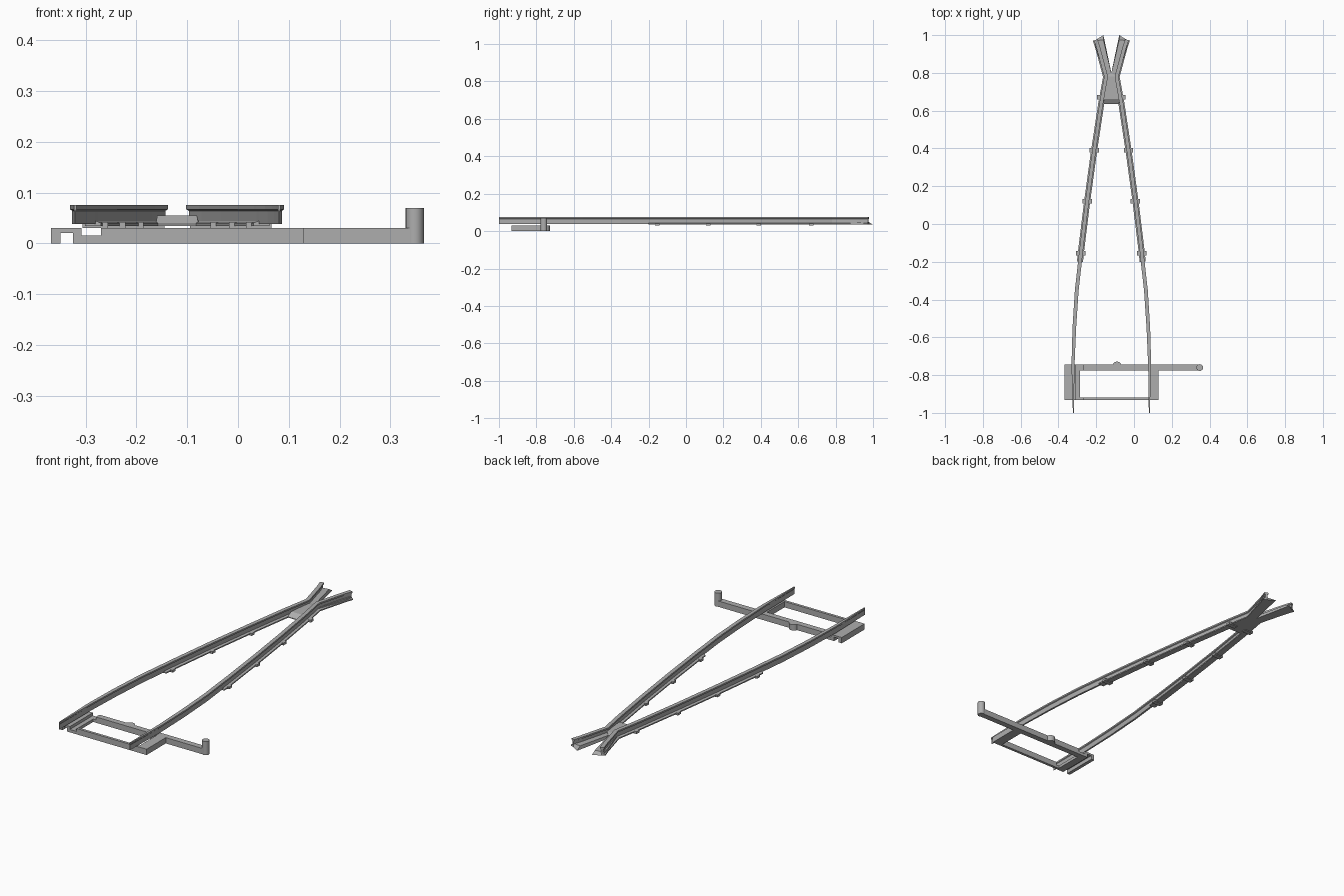
import bpy, bmesh
from mathutils import Vector

if "Cube" in bpy.data.objects:
    bpy.data.objects.remove(bpy.data.objects["Cube"], do_unlink=True)

steel = bpy.data.materials.new("grey steel")
steel.use_nodes = True
GREY = (0.42, 0.42, 0.42, 1)
steel.diffuse_color = GREY
steel.node_tree.nodes["Principled BSDF"].inputs["Base Color"].default_value = GREY

AXIS = -0.12  # centre line between the two rails


def finish(name, bm):
    bmesh.ops.recalc_face_normals(bm, faces=bm.faces)
    mesh = bpy.data.meshes.new(name)
    bm.to_mesh(mesh)
    bm.free()
    mesh.materials.append(steel)
    obj = bpy.data.objects.new(name, mesh)
    bpy.context.collection.objects.link(obj)
    return obj


def skin(name, rings):
    """Closed solid through a list of equal-length rings of points."""
    bm = bmesh.new()
    loops = [[bm.verts.new(p) for p in r] for r in rings]
    n = len(loops[0])
    for a, b in zip(loops, loops[1:]):
        for i in range(n):
            j = (i + 1) % n
            bm.faces.new((a[i], a[j], b[j], b[i]))
    bm.faces.new(loops[0])
    bm.faces.new(loops[-1])
    return finish(name, bm)


def prism(name, outline, z0, z1):
    return skin(name, [[(x, y, z) for x, y in outline] for z in (z0, z1)])


def box(name, x0, x1, y0, y1, z0, z1):
    return prism(name, [(x0, y0), (x1, y0), (x1, y1), (x0, y1)], z0, z1)


def cylinder(name, x, y, r, z0, z1):
    bm = bmesh.new()
    bmesh.ops.create_cone(bm, cap_ends=True, segments=16, radius1=r, radius2=r, depth=z1 - z0)
    bmesh.ops.translate(bm, verts=bm.verts, vec=(x, y, (z0 + z1) / 2))
    obj = finish(name, bm)
    obj.data.polygons.foreach_set("use_smooth", [abs(p.normal.z) < 0.5 for p in obj.data.polygons])
    return obj


# Rail path: (distance from axis, y, width factor)
path = [(.201, -1, .25), (.203, -.75, .8), (.196, -.55, .95), (.183, -.35, 1),
        (.166, -.2, 1), (.161, -.15, 1), (.128, .12, 1), (.091, .39, 1),
        (.053, .64, 1), (.028, .78, 1), (.068, .93, 1), (.083, .975, 1)]
rail_section = [(-.005, .038), (.005, .038), (.005, .064), (.01, .067),
                (.01, .075), (-.01, .075), (-.01, .067), (-.005, .064)]
foot_section = [(-.016, .034), (.016, .034), (.016, .04), (.006, .044),
                (-.006, .044), (-.016, .04)]


def sweep(name, stations, section, side):
    rings = []
    for i, (d, y, w) in enumerate(stations):
        a, b = stations[max(i - 1, 0)], stations[min(i + 1, len(stations) - 1)]
        t = Vector((b[0] - a[0], b[1] - a[1])).normalized()
        rings.append([(AXIS + side * (d + u * w * t.y), y - u * w * t.x, z)
                      for u, z in section])
    return skin(name, rings)


for side, label in ((-1, "right"), (1, "left")):
    # Tapered blade, with its foot along the rear part
    sweep(label + "_rail", path, rail_section, side)
    sweep(label + "_rail_foot", path[4:], foot_section, side)

    # Fastening lugs
    for i, (d, y) in enumerate([(.161, -.155), (.127, .12), (.091, .39), (.05, .67)]):
        x = AXIS + side * d
        box(f"{label}_lug_{i + 1}", x - .025, x + .025, y - .012, y + .012, .03, .042)

    # Flared wing floor with a sloping end
    outline = [(.02, .77), (0, .8), (.042, 1), (.09, .97), (.082, .93), (.034, .78)]
    top = [(d, min(y, .975)) for d, y in outline]
    skin(label + "_wing_floor", [
        [(AXIS + side * d, y, .034) for d, y in outline],
        [(AXIS + side * d, y, .05) for d, y in top]])

# Crossing plate with a ramp at the front
skin("crossing_plate", [
    [(AXIS - w, y, .034), (AXIS + w, y, .034), (AXIS + w - .003, y, z), (AXIS - w + .003, y, z)]
    for y, w, z in ((.635, .045, .038), (.662, .042, .055), (.78, .028, .055), (.802, .006, .05))])

# Tie bar with a low step and a round boss
box("rear_tie_bar", -.27, .35, -.775, -.745, 0, .03)
box("rear_bar_step", -.325, -.27, -.775, -.745, 0, .015)
cylinder("tie_bar_boss", -.09, -.752, .024, 0, .03)
cylinder("drive_post", .348, -.76, .018, 0, .07)
box("front_tie_bar", -.27, .08, -.932, -.918, 0, .03)
box("front_bar_step", -.31, -.27, -.932, -.918, 0, .015)

# Left slide block
box("left_block", .08, .13, -.932, -.76, 0, .03)

# Right slide channel: top plate, two legs and a low ledge
box("channel_top", -.368, -.308, -.932, -.745, .02, .03)
box("channel_outer_leg", -.368, -.35, -.932, -.745, 0, .02)
box("channel_inner_leg", -.325, -.308, -.932, -.745, 0, .02)
box("channel_ledge", -.308, -.285, -.932, -.745, 0, .015)
